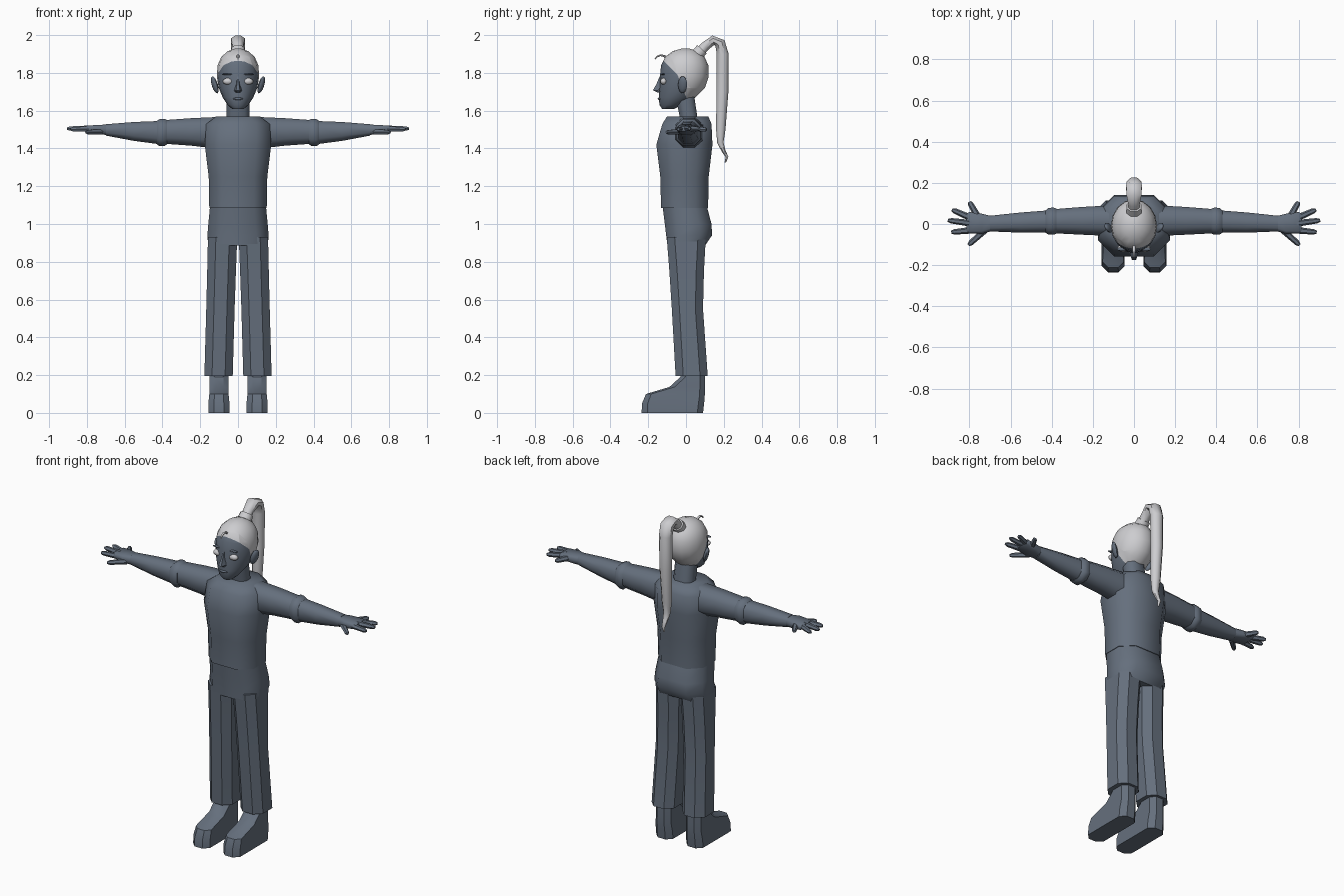
import bpy, bmesh, math
from mathutils import Vector

if "Cube" in bpy.data.objects:
    bpy.data.objects.remove(bpy.data.objects["Cube"])


def material(name, rgb):
    m = bpy.data.materials.new(name)
    m.diffuse_color = (*rgb, 1)
    m.use_nodes = True
    m.node_tree.nodes["Principled BSDF"].inputs["Base Color"].default_value = m.diffuse_color
    return m


SLATE = material("slate", (0.13, 0.16, 0.205))
PALE = material("pale_grey", (0.61, 0.61, 0.63))


def finish(bm, name, mats, angle):
    bmesh.ops.recalc_face_normals(bm, faces=bm.faces)
    me = bpy.data.meshes.new(name)
    bm.to_mesh(me)
    bm.free()
    for m in mats:
        me.materials.append(m)
    ob = bpy.data.objects.new(name, me)
    bpy.context.collection.objects.link(ob)
    bpy.ops.object.select_all(action='DESELECT')
    ob.select_set(True)
    bpy.context.view_layer.objects.active = ob
    bpy.ops.object.shade_smooth_by_angle(angle=math.radians(angle))
    return ob


def skin(rings):
    """Closed tube through a list of equal-length point rings."""
    bm = bmesh.new()
    vs = [[bm.verts.new(p) for p in r] for r in rings]
    n = len(vs[0])
    for a, b in zip(vs, vs[1:]):
        for i in range(n):
            j = (i + 1) % n
            bm.faces.new((a[i], a[j], b[j], b[i]))
    bm.faces.new(vs[0])
    bm.faces.new(vs[-1])
    return bm


def octagon(a0, a1, b0, b1, cut=0.27):
    """Rectangle with chamfered corners."""
    c = cut * min(a1 - a0, b1 - b0)
    return [(a0 + c, b0), (a1 - c, b0), (a1, b0 + c), (a1, b1 - c),
            (a1 - c, b1), (a0 + c, b1), (a0, b1 - c), (a0, b0 + c)]


def stack(name, rows, side=1, mat=SLATE, angle=50):
    """Rows of z, x0, x1, y0, y1 rising in z."""
    rings = [[(side * x, y, z) for x, y in octagon(*r)] for z, *r in rows]
    return finish(skin(rings), name, [mat], angle)


def reach(name, rows, side, mat=SLATE, angle=50):
    """Rows of x, y0, y1, z0, z1 going outward in x."""
    rings = [[(side * x, y, z) for y, z in octagon(*r)] for x, *r in rows]
    return finish(skin(rings), name, [mat], angle)


def strand(name, rows, mat, sides=8):
    """Rows of y, z, half width, half thickness along a path in the x = 0 plane."""
    rings = []
    for i, (y, z, w, t) in enumerate(rows):
        p, q = rows[max(i - 1, 0)], rows[min(i + 1, len(rows) - 1)]
        d = Vector((q[0] - p[0], q[1] - p[1])).normalized()
        ring = []
        for k in range(sides):
            a = math.tau * (k + 0.5) / sides
            u, v = w * math.cos(a), t * math.sin(a)
            ring.append((u, y - d.y * v, z + d.x * v))
        rings.append(ring)
    return finish(skin(rings), name, [mat], 50)


def ball(name, centre, size, mat, segs=12):
    bm = bmesh.new()
    bmesh.ops.create_uvsphere(bm, u_segments=segs, v_segments=8, radius=1)
    bmesh.ops.scale(bm, vec=size, verts=bm.verts)
    bmesh.ops.translate(bm, vec=centre, verts=bm.verts)
    return finish(bm, name, [mat], 50)


def rod(name, start, end, r0, r1, side):
    """Six-sided tapered finger."""
    s, e = Vector(start), Vector(end)
    d = (e - s).normalized()
    u = d.cross(Vector((0, 0, 1))).normalized()
    v = u.cross(d)
    rings = []
    for f, r in ((0, r0), (0.85, r0 * 0.4 + r1 * 0.6), (1, r1 * 0.65)):
        ring = []
        for k in range(6):
            a = math.tau * k / 6
            p = s.lerp(e, f) + u * r * math.cos(a) + v * r * math.sin(a)
            ring.append((side * p.x, p.y, p.z))
        rings.append(ring)
    finish(skin(rings), name, [SLATE], 50)


# Shirt and hips
stack("shirt", [(1.085, -.152, .152, -.132, .117), (1.25, -.155, .155, -.136, .12),
                (1.42, -.176, .176, -.157, .14), (1.53, -.168, .168, -.125, .135),
                (1.57, -.115, .115, -.10, .118)])
stack("hips", [(.885, -.158, .158, -.098, .10), (.94, -.162, .162, -.105, .138),
               (1.0, -.157, .157, -.112, .135), (1.095, -.148, .148, -.124, .11)])

# Neck
rings = [[(x, y, z) for x, y in octagon(-.06, .06, y0, y1)]
         for z, y0, y1 in ((1.55, -.03, .062), (1.60, -.04, .055), (1.70, -.06, .04))]
finish(skin(rings), "neck", [SLATE], 50)

# Head, split along the hairline into face and hair
head = [(1.608, .03, -.125, -.065), (1.63, .055, -.141, -.02), (1.67, .081, -.143, .05),
        (1.72, .102, -.142, .10), (1.78, .112, -.138, .12), (1.84, .108, -.132, .118),
        (1.885, .088, -.11, .098), (1.915, .054, -.07, .06), (1.928, .018, -.025, .02)]
rings = []
for z, w, y0, y1 in head:
    c, h = (y0 + y1) / 2, (y1 - y0) / 2
    rings.append([(w * math.cos(math.tau * k / 16), c + h * math.sin(math.tau * k / 16), z)
                  for k in range(16)])
bm = skin(rings)
front_line = (Vector((0, -.12, 1.865)), Vector((0, 1, 1)))
side_line = (Vector((0, -.045, 1.79)), Vector((0, 1, .385)))
for co, no in (front_line, side_line):
    bmesh.ops.bisect_plane(bm, geom=bm.verts[:] + bm.edges[:] + bm.faces[:],
                           plane_co=co, plane_no=no)
for f in bm.faces:
    m = f.calc_center_median()
    f.material_index = int(any((m - co).dot(no) > 0 for co, no in (front_line, side_line)))
finish(bm, "head", [SLATE, PALE], 50)

# Nose and lips
rings = [[(-w, y + .03, z), (-w * .5, y, z), (w * .5, y, z), (w, y + .03, z)]
         for z, w, y in ((1.695, .018, -.15), (1.708, .02, -.175),
                         (1.74, .011, -.157), (1.78, .008, -.14))]
finish(skin(rings), "nose", [SLATE], 40)
ball("lips", (0, -.14, 1.663), (.026, .01, .007), SLATE)

# Ponytail, its tie and the forehead lock
strand("ponytail", [(.06, 1.895, .028, .03), (.10, 1.94, .03, .027), (.145, 1.973, .04, .027),
                    (.18, 1.957, .041, .031), (.194, 1.9, .039, .034), (.193, 1.7, .036, .034),
                    (.184, 1.5, .029, .027), (.182, 1.43, .021, .018), (.2, 1.385, .015, .011),
                    (.217, 1.355, .01, .008), (.208, 1.325, .004, .004)], PALE)
strand("hair_tie", [(.062, 1.9, .04, .037), (.085, 1.925, .038, .036)], PALE)
strand("forehead_lock", [(-.09, 1.86, .008, .008), (-.112, 1.888, .008, .006),
                         (-.135, 1.894, .007, .005), (-.153, 1.886, .006, .004),
                         (-.165, 1.872, .003, .003)], PALE, 6)

for side, label in ((-1, "right"), (1, "left")):
    # Eyes, brows and ears
    ball(label + "_eye", (side * .052, -.118, 1.755), (.029, .018, .018), PALE)
    ball(label + "_brow", (side * .052, -.122, 1.793), (.032, .01, .005), SLATE)
    ear = ball(label + "_ear", (0, 0, 0), (.014, .026, .047), SLATE, 10)
    ear.location = (side * .123, -.018, 1.737)
    ear.rotation_euler = (math.radians(-10), side * math.radians(14), side * math.radians(-25))

    # Trouser legs and shoes
    stack(label + "_trouser_leg",
          [(.195, .028, .178, -.055, .115), (.55, .018, .168, -.075, .09),
           (.75, .011, .163, -.088, .095), (.93, .004, .159, -.102, .105)], side, angle=30)
    stack(label + "_shoe",
          [(0, .045, .157, -.235, .09), (.05, .045, .157, -.233, .096),
           (.10, .05, .152, -.212, .1), (.137, .051, .151, -.088, .1),
           (.19, .051, .151, -.03, .1), (.24, .055, .148, -.025, .098)], side, angle=30)

    # Sleeve, rolled cuff and forearm
    reach(label + "_sleeve", [(.12, -.058, .09, 1.40, 1.566), (.25, -.052, .083, 1.415, 1.56),
                              (.39, -.045, .072, 1.425, 1.55)], side)
    reach(label + "_cuff", [(.375, -.046, .073, 1.423, 1.55), (.39, -.052, .08, 1.412, 1.557),
                            (.415, -.052, .078, 1.412, 1.555), (.43, -.042, .066, 1.422, 1.545)],
          side)
    reach(label + "_forearm", [(.42, -.042, .066, 1.423, 1.545), (.55, -.042, .056, 1.44, 1.54),
                               (.70, -.036, .04, 1.468, 1.528)], side)

    # Palm and fingers
    reach(label + "_palm", [(.69, -.034, .038, 1.47, 1.526), (.74, -.048, .05, 1.477, 1.525),
                            (.80, -.045, .058, 1.488, 1.52), (.815, -.038, .05, 1.493, 1.516)],
          side)
    fingers = {"thumb": ((.725, -.03), (.805, -.103), 1.488),
               "index_finger": ((.79, -.03), (.888, -.04), 1.503),
               "middle_finger": ((.79, .003), (.905, .018), 1.507),
               "ring_finger": ((.79, .028), (.885, .07), 1.505),
               "little_finger": ((.765, .045), (.80, .108), 1.502)}
    for name, (a, b, z) in fingers.items():
        rod(f"{label}_{name}", (*a, z), (*b, z - .002), .0165, .011, side)
